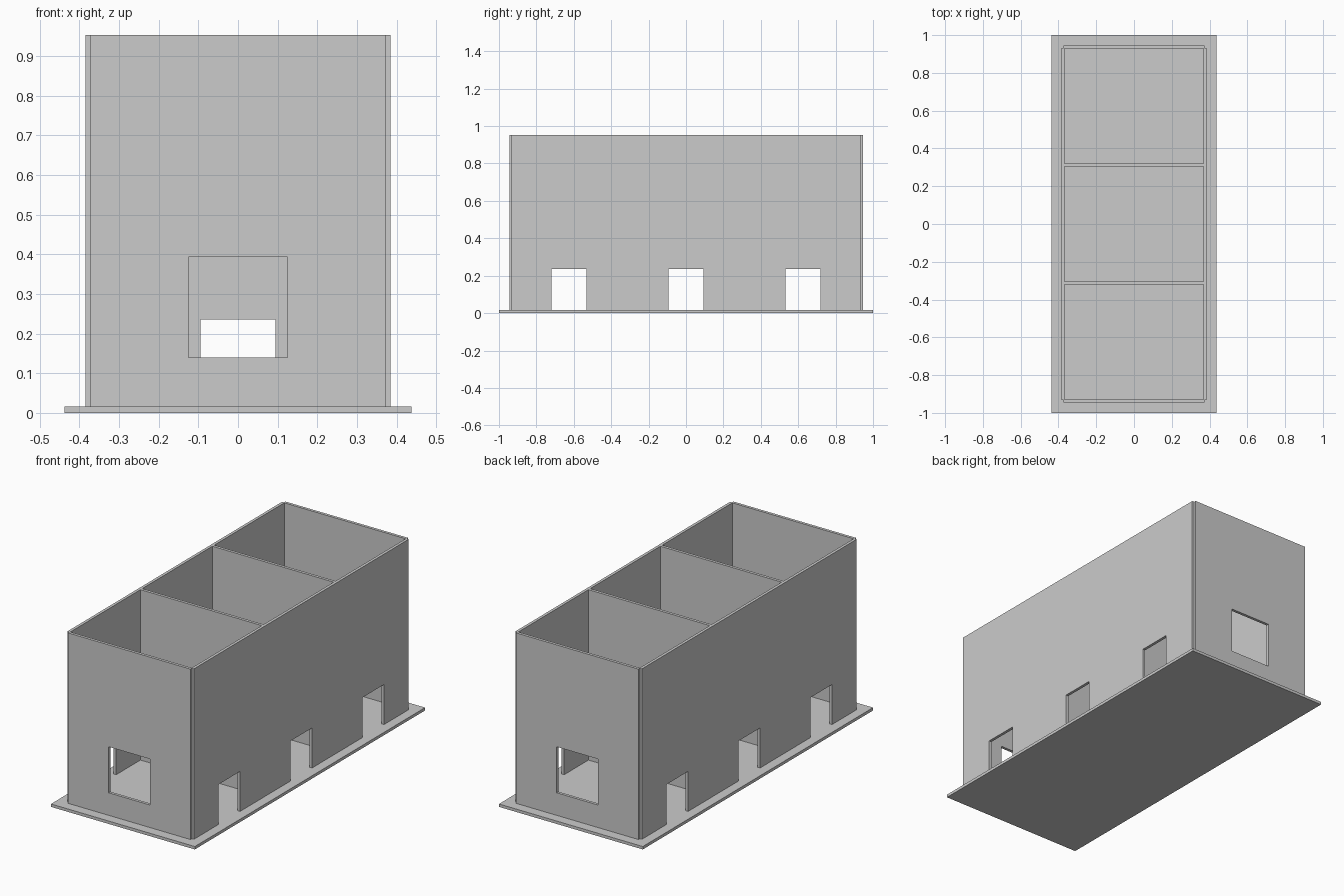
import bpy, bmesh
from math import pi
from mathutils import Matrix

cube = bpy.data.objects.get("Cube")
if cube:
    bpy.data.objects.remove(cube, do_unlink=True)

# Overall dimensions
HALF_X, HALF_Y = 0.385, 0.945     # outer faces of the walls
T = 0.016                         # wall and slab thickness
NOTCH = 0.0125                    # open corner recess
TOP = 0.953
DOOR_TOP = 0.236
DIVIDER_Y = 0.3125

grey = bpy.data.materials.new("plain grey")
grey.use_nodes = True
colour = (0.6, 0.6, 0.6, 1)
grey.diffuse_color = colour
grey.node_tree.nodes["Principled BSDF"].inputs["Base Color"].default_value = colour


def add_object(name, mesh):
    mesh.materials.clear()
    mesh.materials.append(grey)
    obj = bpy.data.objects.new(name, mesh)
    bpy.context.collection.objects.link(obj)
    return obj


def wall(name, half_length, matrix, doors=(), door_half=0.094, window=None):
    """Upright panel: an outline with door notches and an optional window hole."""
    outline = [(-half_length, T)]
    for c in doors:
        a, b = c - door_half, c + door_half
        outline += [(a, T), (a, DOOR_TOP), (b, DOOR_TOP), (b, T)]
    outline += [(half_length, T), (half_length, TOP), (-half_length, TOP)]
    loops = [outline]
    if window:
        w, low, high = window
        loops.append([(-w, low), (w, low), (w, high), (-w, high)])

    curve = bpy.data.curves.new(name + " profile", "CURVE")
    curve.dimensions = "2D"
    curve.fill_mode = "BOTH"
    curve.extrude = T / 2
    for loop in loops:
        spline = curve.splines.new("POLY")
        spline.points.add(len(loop) - 1)
        for point, (u, v) in zip(spline.points, loop):
            point.co = (u, v, 0, 1)
        spline.use_cyclic_u = True
    helper = bpy.data.objects.new(name + " helper", curve)
    bpy.context.collection.objects.link(helper)
    graph = bpy.context.evaluated_depsgraph_get()
    mesh = bpy.data.meshes.new_from_object(helper.evaluated_get(graph))
    bpy.data.objects.remove(helper, do_unlink=True)

    bm = bmesh.new()
    bm.from_mesh(mesh)
    bmesh.ops.remove_doubles(bm, verts=bm.verts, dist=1e-5)
    bm.transform(matrix)
    bmesh.ops.recalc_face_normals(bm, faces=bm.faces)
    for f in bm.faces:
        f.smooth = False
    bm.to_mesh(mesh)
    bm.free()
    mesh.name = name
    return add_object(name, mesh)


# Base slab
bm = bmesh.new()
bmesh.ops.create_cube(bm, size=1, matrix=Matrix.Translation((0, 0, T / 2))
                      @ Matrix.Diagonal((0.875, 2, T, 1)))
slab = bpy.data.meshes.new("base_slab")
bm.to_mesh(slab)
bm.free()
add_object("base_slab", slab)

upright = Matrix.Rotation(pi / 2, 4, "X")
turn = Matrix.Rotation(pi / 2, 4, "Z")

# Long side walls, three doorways each
for side, name in ((1, "left_wall"), (-1, "right_wall")):
    place = Matrix.Translation((side * (HALF_X - T / 2), 0, 0)) @ turn @ upright
    wall(name, HALF_Y - NOTCH, place, doors=(-0.625, 0, 0.625))

# End walls, one window each
for side, name in ((-1, "front_wall"), (1, "back_wall")):
    place = Matrix.Translation((0, side * (HALF_Y - T / 2), 0)) @ upright
    wall(name, HALF_X - NOTCH, place, window=(0.125, 0.14, 0.393))

# Dividing walls between the three rooms, one doorway each
for side, name in ((-1, "front_divider"), (1, "back_divider")):
    place = Matrix.Translation((0, side * DIVIDER_Y, 0)) @ upright
    wall(name, HALF_X - T, place, doors=(0,))
